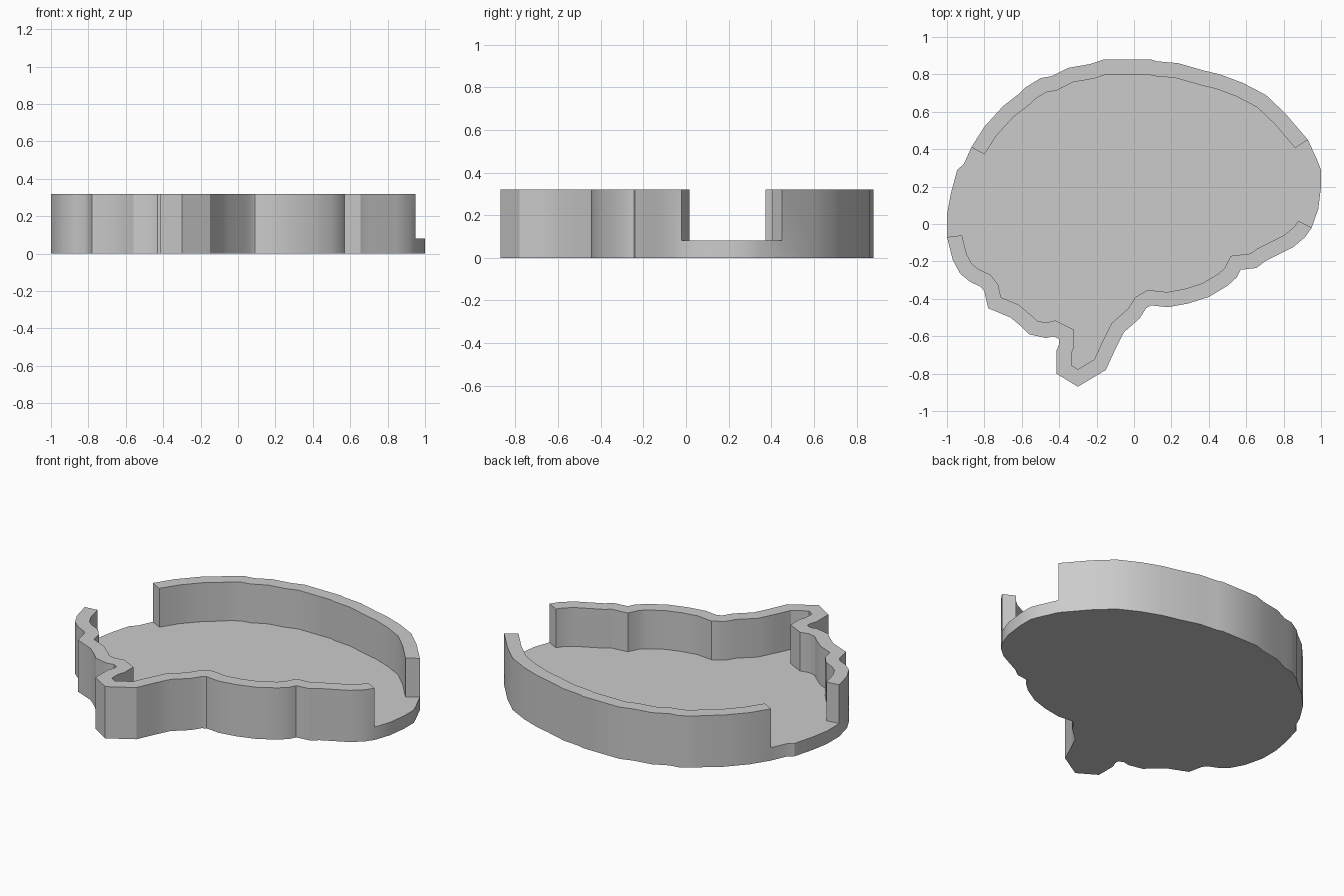
import bpy, bmesh
from mathutils import Vector
from mathutils.geometry import intersect_point_line

if "Cube" in bpy.data.objects:
    bpy.data.objects.remove(bpy.data.objects["Cube"])

FLOOR, TOP, WALL = 0.08, 0.32, 0.08

# Outline of the tray, clockwise from the left end of the back wall
back = [(-.87, .41), (-.80, .52), (-.70, .63), (-.61, .70), (-.58, .73), (-.50, .78),
        (-.44, .79), (-.35, .835), (-.235, .855), (-.16, .88), (.09, .88), (.12, .87),
        (.235, .86), (.375, .82), (.46, .80), (.58, .755), (.705, .69), (.81, .59), (.93, .45)]
right_gap = [(.98, .34), (1, .29), (1, .20), (.985, .08)]
front = [(.95, -.02), (.915, -.07), (.85, -.125), (.70, -.20), (.655, -.235), (.57, -.245),
         (.55, -.285), (.50, -.33), (.40, -.39), (.29, -.425), (.18, -.445), (.09, -.435),
         (.065, -.45), (.03, -.505), (-.055, -.58), (-.10, -.67), (-.15, -.78), (-.30, -.87),
         (-.415, -.80), (-.415, -.68), (-.40, -.64), (-.40, -.615), (-.43, -.60), (-.47, -.61),
         (-.56, -.59), (-.60, -.55), (-.66, -.50), (-.78, -.45), (-.80, -.36), (-.82, -.335),
         (-.875, -.31), (-.93, -.265), (-.97, -.19), (-1, -.07)]
left_gap = [(-1, .05), (-.98, .16), (-.945, .29), (-.91, .32)]
outline = [Vector(p) for p in back + right_gap + front + left_gap]
count = len(outline)


def edge_distance(p):
    """Shortest distance from a point to the outline."""
    best = 9.0
    for i in range(count):
        a, b = outline[i - 1], outline[i]
        q, t = intersect_point_line(p, a, b)
        q = a.lerp(b, min(max(t, 0), 1))
        best = min(best, (p - q).length)
    return best


def inward(first, n):
    """Inner line of a wall: mitred offset, dropping points that fold over."""
    pts = []
    for k in range(first, first + n):
        a, p, b = outline[k - 1], outline[k], outline[(k + 1) % count]
        d1, d2 = (p - a).normalized(), (b - p).normalized()
        n1, n2 = Vector((d1.y, -d1.x)), Vector((d2.y, -d2.x))
        m = (n1 + n2).normalized()
        q = p + m * WALL / max(m.dot(n1), 0.5)
        if k in (first, first + n - 1) or edge_distance(q) > WALL * 0.93:
            pts.append(q)
    return pts


bm = bmesh.new()


def cap(pts, z):
    bm.faces.new([bm.verts.new((p[0], p[1], z)) for p in pts])


def sides(pts, z0, z1):
    for i in range(len(pts)):
        a, b = pts[i - 1], pts[i]
        bm.faces.new([bm.verts.new(c) for c in (
            (a[0], a[1], z0), (b[0], b[1], z0), (b[0], b[1], z1), (a[0], a[1], z1))])


# Base plate: underside, rim and the floor between the walls
inner_back = inward(0, len(back))
inner_front = inward(len(back) + len(right_gap), len(front))
cap(outline, 0)
sides(outline, 0, FLOOR)
cap(back[:1] + inner_back + back[-1:] + right_gap
    + front[:1] + inner_front + front[-1:] + left_gap, FLOOR)

# Back and front walls
for outer, inner in ((back, inner_back), (front, inner_front)):
    ring = [Vector(p) for p in outer] + inner[::-1]
    sides(ring, FLOOR, TOP)
    cap(ring, TOP)

bmesh.ops.remove_doubles(bm, verts=bm.verts[:], dist=1e-4)
bmesh.ops.triangulate(bm, faces=[f for f in bm.faces if len(f.verts) > 4])
bmesh.ops.recalc_face_normals(bm, faces=bm.faces[:])

mesh = bpy.data.meshes.new("brain_tray")
bm.to_mesh(mesh)
bm.free()
tray = bpy.data.objects.new("brain_tray", mesh)
bpy.context.collection.objects.link(tray)
bpy.context.view_layer.objects.active = tray
tray.select_set(True)
bpy.ops.object.shade_smooth_by_angle(angle=0.52)
